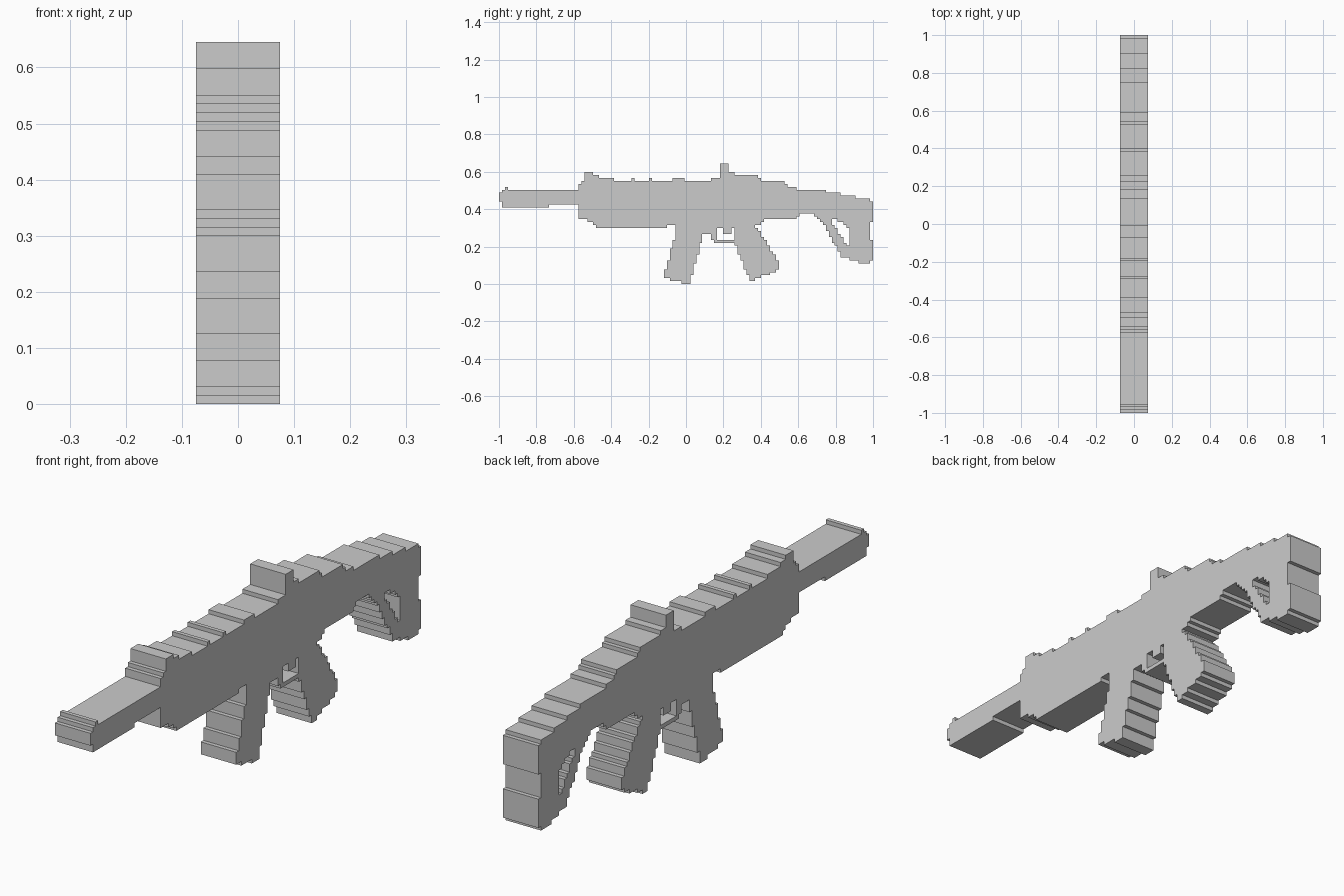
import bpy, bmesh

if "Cube" in bpy.data.objects:
    bpy.data.objects.remove(bpy.data.objects["Cube"])

CELL = 2 / 127       # step size of the blocky silhouette
HALF = 0.075         # half thickness in x
solid = set()        # grid cells already used by a part


def fill(outline):
    """Grid cells inside an outline; slanted lines turn into stairs."""
    cells = set()
    for row in range(42):
        y, cuts = row + 0.5, []
        for (a, ra), (b, rb) in zip(outline, outline[1:] + outline[:1]):
            if (ra <= y) != (rb <= y):
                cuts.append(int(a + (b - a) * (y - ra) / (rb - ra) + 0.5))
        cuts.sort()
        for a, b in zip(cuts[::2], cuts[1::2]):
            cells.update((c, row) for c in range(a, b))
    return cells


def box(c0, r0, c1, r1):
    return {(c, r) for c in range(c0, c1) for r in range(r0, r1)}


def claim(cells):
    """Reserve cells so that parts never overlap."""
    cells = cells - solid
    solid.update(cells)
    return cells


def build(name, cells):
    """Extrude cells across x, leaving out walls hidden between parts."""
    bm = bmesh.new()
    cache = {}

    def v(side, c, r):
        key = (side, c, r)
        if key not in cache:
            cache[key] = bm.verts.new((side * HALF, c * CELL - 1, r * CELL))
        return cache[key]

    for c, r in sorted(cells):
        ring = [(c, r), (c + 1, r), (c + 1, r + 1), (c, r + 1)]
        bm.faces.new([v(1, *q) for q in ring])
        bm.faces.new([v(-1, *q) for q in reversed(ring)])
        beside = [(c, r - 1), (c + 1, r), (c, r + 1), (c - 1, r)]
        for a, b, n in zip(ring, ring[1:] + ring[:1], beside):
            if n not in solid:
                bm.faces.new([v(1, *b), v(1, *a), v(-1, *a), v(-1, *b)])
    me = bpy.data.meshes.new(name)
    bm.to_mesh(me)
    bm.free()
    bpy.context.collection.objects.link(bpy.data.objects.new(name, me))


# All sizes in grid steps: along y from the muzzle, up from the ground
parts = {}

# barrel: tube, thicker rear underside missing, muzzle tip and bead
parts["barrel"] = claim(box(1, 27, 27, 32) | box(1, 26, 17, 27)
                        | box(0, 28, 1, 31) | box(2, 32, 3, 33))

# receiver and handguard
parts["receiver"] = claim(fill([(27, 22), (29.5, 22), (34, 19), (57, 19), (57, 20),
                                (88, 20), (91, 22), (101, 22), (101, 33), (98.5, 33),
                                (97, 35), (29, 35), (27, 34)]))

# sights and rail bumps: stacked slabs on the receiver top
front = box(29, 35, 39, 36) | box(29, 36, 34, 37) | box(29, 37, 32, 38)
rear = box(72, 35, 89, 36) | box(75, 36, 88, 37) | box(75, 37, 80, 38) | box(75, 38, 78, 41)
rail = box(59, 35, 63, 36)
for c in (45, 51):
    rail |= box(c, 35, c + 1, 36)
parts["front_sight"] = claim(front)
parts["rear_sight"] = claim(rear)
parts["rail_bumps"] = claim(rail)

# slanted magazine
parts["magazine"] = claim(fill([(60, 20), (60.1, 17), (55.7, 2), (64.7, 0),
                                (69.3, 17), (72, 17), (72, 20)]))

# rear grip
parts["grip"] = claim(fill([(80, 20), (80, 14), (85.1, 1), (86, 1), (95, 5),
                            (95, 6.6), (91.2, 14), (87, 20)]))

# trigger guard: bar, front post, roof; then the trigger
parts["trigger_guard"] = claim(box(73, 14, 80, 15) | box(72, 15, 74, 20) | box(74, 19, 80, 20))
parts["trigger"] = claim(box(76, 17, 79, 19))

# shoulder stock with diagonal strut and opening, butt plate in two pads
stock = fill([(101, 32), (108.5, 32), (126, 28.5), (126, 7), (123.5, 7), (116.4, 9.2),
              (109.8, 21), (106, 24), (103, 24), (101, 23)])
opening = fill([(113, 22), (114.5, 22), (119, 19), (119, 13), (118.3, 13), (113, 21)])
parts["stock"] = claim(stock - opening)
parts["butt_pads"] = claim(box(126, 8, 127, 15) | box(126, 21, 127, 28))

for name, cells in parts.items():
    build(name, cells)
